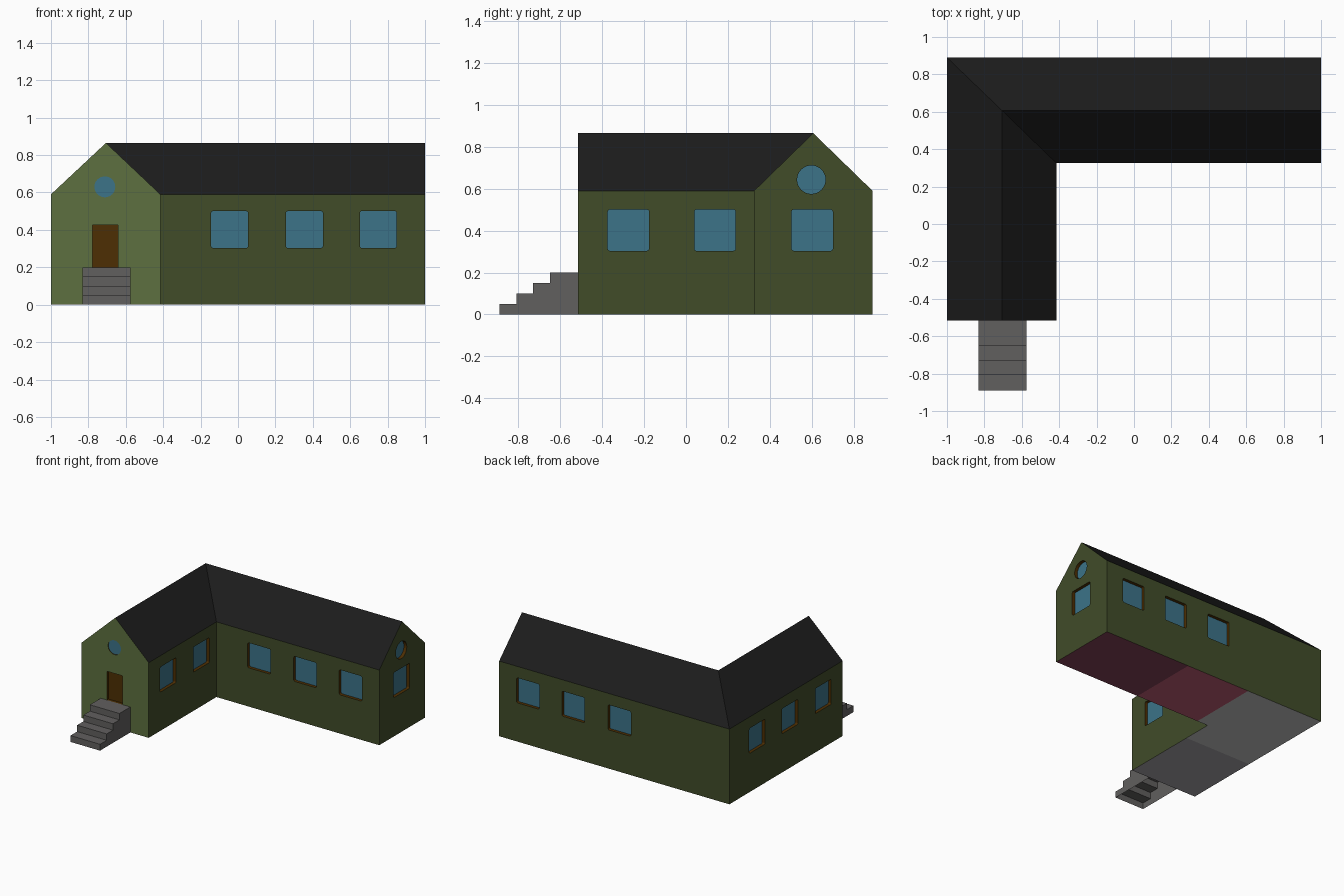
import bpy, bmesh, math
from mathutils import Vector

if "Cube" in bpy.data.objects:
    bpy.data.objects.remove(bpy.data.objects["Cube"])

COLOURS = [
    ("green wall", (0.052, 0.072, 0.022)),
    ("light green gable", (0.110, 0.160, 0.050)),
    ("black roof", (0.0115, 0.0115, 0.0115)),
    ("blue glass", (0.045, 0.172, 0.250)),
    ("brown wood", (0.075, 0.028, 0.001)),
    ("grey stone", (0.120, 0.116, 0.113)),
    ("maroon floor", (0.220, 0.050, 0.090)),
    ("red floor", (0.500, 0.105, 0.170)),
    ("light grey floor", (0.530, 0.530, 0.530)),
    ("dark grey floor", (0.365, 0.350, 0.375)),
]
MATS = []
for name, rgb in COLOURS:
    m = bpy.data.materials.new(name)
    m.diffuse_color = (*rgb, 1)
    m.use_nodes = True
    m.node_tree.nodes["Principled BSDF"].inputs["Base Color"].default_value = m.diffuse_color
    MATS.append(m)
WALL, GABLE, ROOF, GLASS, WOOD, STONE, MAROON, RED, LIGHT, DARK = range(10)


def add_object(name, bm, mats=MATS):
    me = bpy.data.meshes.new(name)
    for m in mats:
        me.materials.append(m)
    bm.to_mesh(me)
    bm.free()
    ob = bpy.data.objects.new(name, me)
    bpy.context.collection.objects.link(ob)
    return ob


# L-shaped plan: outer corners, inner corner, and ridge line
X0, XI, X1 = -1.0, -0.415, 1.0
Y0, YI, Y1 = -0.515, 0.325, 0.89
XR, YR, EAVE, RIDGE = -0.706, 0.607, 0.59, 0.865

plan = [(X0, Y0), (XI, Y0), (XI, YI), (X1, YI), (X1, Y1), (X0, Y1)]
bm = bmesh.new()
b = [bm.verts.new((x, y, 0)) for x, y in plan]
e = [bm.verts.new((x, y, EAVE)) for x, y in plan]
rf, rc, rr = [bm.verts.new((x, y, RIDGE)) for x, y in ((XR, Y0), (XR, YR), (X1, YR))]
bm.faces.new(b[::-1])
for i in range(6):
    j = (i + 1) % 6
    peak = {0: [rf], 3: [rr]}.get(i, [])       # gable ends rise to the ridge
    bm.faces.new([b[i], b[j], e[j], *peak, e[i]])
for f in ((e[1], e[2], rc, rf), (e[2], e[3], rr, rc),
          (e[4], e[5], rc, rr), (e[5], e[0], rf, rc)):
    bm.faces.new(f)
bmesh.ops.recalc_face_normals(bm, faces=bm.faces)
for f in bm.faces:
    if f.normal.z > 0.3:
        f.material_index = ROOF
    elif f.normal.y < -0.9 and f.calc_center_median().y < Y0 + 0.01:
        f.material_index = GABLE
shell = add_object("house_shell", bm)

# Recesses for windows and door, all in one cutter
cut = bmesh.new()


def recess(centre, normal, outline, depth=0.025, back=GLASS):
    n, c = Vector(normal), Vector(centre)
    u = Vector((0, 0, 1)).cross(n)
    rings = [[cut.verts.new(c + u * p + Vector((0, 0, q)) + n * d) for p, q in outline]
             for d in (-depth, 0.05)]
    cut.faces.new(rings[0][::-1]).material_index = back
    cut.faces.new(rings[1]).material_index = WOOD
    k = len(outline)
    for i in range(k):
        j = (i + 1) % k
        f = cut.faces.new((rings[0][i], rings[0][j], rings[1][j], rings[1][i]))
        f.material_index = WOOD


def rounded(w, h, r=0.01):
    pts = []
    for k, (sx, sy) in enumerate(((1, 1), (-1, 1), (-1, -1), (1, -1))):
        for s in range(4):
            a = math.pi / 2 * (k + s / 3)
            pts.append((sx * (w / 2 - r) + r * math.cos(a), sy * (h / 2 - r) + r * math.sin(a)))
    return pts


def circle(r, n=32):
    return [(r * math.cos(2 * math.pi * i / n), r * math.sin(2 * math.pi * i / n)) for i in range(n)]


pane = rounded(0.197, 0.197)
for x in (-0.045, 0.355, 0.75):
    recess((x, YI, 0.402), (0, -1, 0), pane)
    recess((x, Y1, 0.402), (0, 1, 0), pane)
for y in (-0.275, 0.138):
    recess((XI, y, 0.402), (1, 0, 0), pane)
for y in (-0.275, 0.138, 0.545):
    recess((X0, y, 0.402), (-1, 0, 0), pane)
recess((X1, 0.602, 0.402), (1, 0, 0), pane)
recess((X1, 0.598, 0.643), (1, 0, 0), circle(0.068))
recess((-0.712, Y0, 0.63), (0, -1, 0), circle(0.056), 0.004)
door = [(-0.068, -0.113), (0.068, -0.113), (0.068, 0.113), (-0.068, 0.113)]
recess((-0.71, Y0, 0.313), (0, -1, 0), door, 0.02, WOOD)
bmesh.ops.recalc_face_normals(cut, faces=cut.faces)
cutter = add_object("opening_cutter", cut)
cutter.hide_render = True

mod = shell.modifiers.new("openings", "BOOLEAN")
mod.operation = "DIFFERENCE"
mod.solver = "EXACT"
mod.object = cutter
bpy.context.view_layer.update()
result = bpy.data.meshes.new_from_object(
    shell.evaluated_get(bpy.context.evaluated_depsgraph_get()))

# Split the cut shell into named parts, leaving the underside for the floors
for name, idx in (("walls", WALL), ("front_gable", GABLE), ("roof", ROOF),
                  ("window_glass", GLASS), ("door_and_frames", WOOD)):
    part = bmesh.new()
    part.from_mesh(result)
    drop = [f for f in part.faces if f.material_index != idx
            or f.calc_center_median().z < 0.001]
    bmesh.ops.delete(part, geom=drop, context="FACES")
    for f in part.faces:
        f.material_index = 0
    add_object(name, part, [MATS[idx]])
bpy.data.objects.remove(shell)
bpy.data.objects.remove(cutter)

# Floors of the four rooms, seen from below
XA, XB, YA = 0.24, -0.32, 0.09
rooms = (
    ("end_room_floor", MAROON, [(XA, YI), (X1, YI), (X1, Y1), (XA, Y1)]),
    ("middle_room_floor", RED, [(XB, YI), (XA, YI), (XA, Y1), (XB, Y1)]),
    ("corner_room_floor", LIGHT, [(X0, YA), (XI, YA), (XI, YI), (XB, YI), (XB, Y1), (X0, Y1)]),
    ("entrance_floor", DARK, [(X0, Y0), (XI, Y0), (XI, YA), (X0, YA)]),
)
for name, idx, outline in rooms:
    fl = bmesh.new()
    fl.faces.new([fl.verts.new((x, y, 0)) for x, y in outline][::-1])
    add_object(name, fl, [MATS[idx]])

# Front steps: stepped profile, open underneath
edges = [-0.89, -0.808, -0.73, -0.65, Y0]
profile = [(edges[0], 0)]
for i in range(4):
    z = 0.05 * (i + 1)
    profile += [(edges[i], z), (edges[i + 1], z)]
profile.append((Y0, 0))
st = bmesh.new()
left, right = [[st.verts.new((x, y, z)) for y, z in profile] for x in (-0.832, -0.575)]
st.faces.new(left)
st.faces.new(right[::-1])
for i in range(len(profile) - 2):
    st.faces.new((left[i], right[i], right[i + 1], left[i + 1]))
bmesh.ops.recalc_face_normals(st, faces=st.faces)
if max(st.faces, key=lambda f: f.calc_center_median().z).normal.z < 0:
    bmesh.ops.reverse_faces(st, faces=st.faces)
add_object("front_steps", st, [MATS[STONE]])
